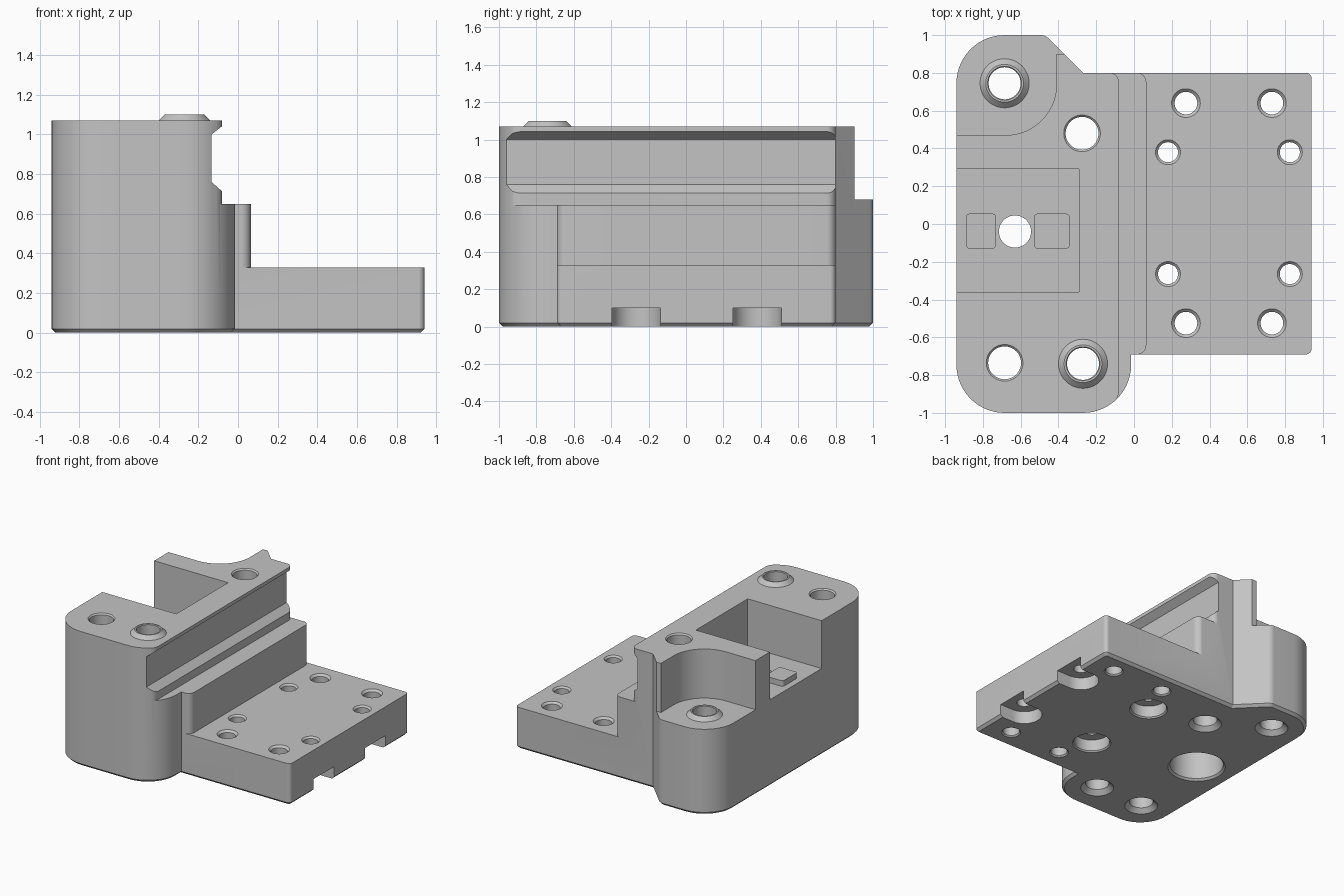
import bpy, bmesh, math
from mathutils import Vector

cube = bpy.data.objects.get("Cube")
if cube:
    bpy.data.objects.remove(cube, do_unlink=True)

grey = bpy.data.materials.new("matte_grey")
grey.use_nodes = True
grey.diffuse_color = (0.55, 0.55, 0.55, 1)
grey.node_tree.nodes["Principled BSDF"].inputs["Base Color"].default_value = (0.55, 0.55, 0.55, 1)


def rounded(corners, steps=14):
    """Outline from (x, y, radius) corners; a radius of 0 stays sharp."""
    pts = []
    for i, (x, y, r) in enumerate(corners):
        p = Vector((x, y))
        if r == 0:
            pts.append(p)
            continue
        a = (Vector(corners[i - 1][:2]) - p).normalized()
        b = (Vector(corners[(i + 1) % len(corners)][:2]) - p).normalized()
        half = a.angle(b) / 2
        centre = p + (a + b).normalized() * (r / math.sin(half))
        start = p + a * (r / math.tan(half)) - centre
        end = p + b * (r / math.tan(half)) - centre
        sweep = start.angle_signed(end)
        for k in range(steps + 1):
            t = -sweep * k / steps
            c, s = math.cos(t), math.sin(t)
            pts.append(centre + Vector((start.x * c - start.y * s, start.x * s + start.y * c)))
    return pts


def add_prism(bm, pts, z0, z1):
    """Vertical prism; returns its bottom face."""
    low = [bm.verts.new((p[0], p[1], z0)) for p in pts]
    high = [bm.verts.new((p[0], p[1], z1)) for p in pts]
    for i in range(len(pts)):
        j = (i + 1) % len(pts)
        bm.faces.new((low[i], low[j], high[j], high[i]))
    bm.faces.new(high)
    return bm.faces.new(low[::-1])


def add_turned(bm, x, y, profile, n=48):
    """Solid turned about a vertical axis from (radius, height) pairs."""
    rings = [[bm.verts.new((x + r * math.cos(math.tau * k / n),
                            y + r * math.sin(math.tau * k / n), z))
              for k in range(n)] for r, z in profile]
    for a, b in zip(rings, rings[1:]):
        for k in range(n):
            j = (k + 1) % n
            bm.faces.new((a[k], a[j], b[j], b[k]))
    bm.faces.new(rings[0][::-1])
    bm.faces.new(rings[-1])


def box(x0, x1, y0, y1):
    return [(x0, y0), (x1, y0), (x1, y1), (x0, y1)]


def finish(bm, name):
    bmesh.ops.recalc_face_normals(bm, faces=bm.faces)
    mesh = bpy.data.meshes.new(name)
    bm.to_mesh(mesh)
    bm.free()
    mesh.materials.append(grey)
    ob = bpy.data.objects.new(name, mesh)
    bpy.context.scene.collection.objects.link(ob)
    return ob


def combine(target, tool, operation="DIFFERENCE"):
    tool.hide_render = True
    mod = target.modifiers.new("shape", "BOOLEAN")
    mod.operation = operation
    mod.solver = "EXACT"
    mod.object = tool
    bpy.context.view_layer.objects.active = target
    bpy.ops.object.modifier_apply(modifier=mod.name)
    bpy.data.objects.remove(tool, do_unlink=True)


def cut_prism(target, pts, z0, z1):
    bm = bmesh.new()
    add_prism(bm, pts, z0, z1)
    combine(target, finish(bm, "cutter"))


TOP, LEDGE, PLATE, NOTCH = 1.07, 0.65, 0.33, 0.68

# Main block: full outline with a chamfered bottom edge
bm = bmesh.new()
bottom = add_prism(bm, rounded([
    (-0.94, -1, 0.255), (-0.015, -1, 0.255), (-0.015, -0.69, 0), (0.94, -0.69, 0.03),
    (0.94, 0.8, 0.03), (-0.27, 0.8, 0), (-0.47, 1, 0.06), (-0.94, 1, 0.255)]), 0, TOP)
bmesh.ops.recalc_face_normals(bm, faces=bm.faces)
bmesh.ops.bevel(bm, geom=list(bottom.edges), offset=0.02, segments=1, affect="EDGES")
body = finish(bm, "main_block")

# Low mounting plate beside the tower
cut_prism(body, rounded([
    (1.1, -0.85, 0), (1.1, 0.95, 0), (0, 0.95, 0), (0, 0.801, 0), (0.065, 0.801, 0.05),
    (0.065, -0.691, 0.05), (0, -0.691, 0), (0, -0.85, 0)]), PLATE, 1.3)

# Ledge between plate and upper tower
cut_prism(body, rounded([
    (0.3, -1.1, 0), (0.3, 0.95, 0), (-0.14, 0.95, 0), (-0.14, 0.801, 0), (-0.08, 0.801, 0.05),
    (-0.08, -0.9, 0.1), (-0.17, -1.1, 0)]), LEDGE, 1.3)

# Side groove with sloping lips
bm = bmesh.new()
add_prism(bm, [(-0.133, 0.76), (-0.02, 0.66), (-0.02, 1.09), (-0.133, 1.0)], -1.2, 1.2)
for v in bm.verts:
    v.co = (v.co.x, v.co.z, v.co.y)
combine(body, finish(bm, "groove_cutter"))

# Rounded corner notch and open pocket
cut_prism(body, rounded([
    (-1.1, 0.47, 0), (-0.41, 0.47, 0.27), (-0.41, 0.9, 0), (-0.25, 0.9, 0),
    (-0.25, 1.1, 0), (-1.1, 1.1, 0)]), NOTCH, 1.3)
cut_prism(body, box(-1.1, -0.29, -0.36, 0.29), 0.69, 1.3)

# Tapered locating bosses
bm = bmesh.new()
for x, y, z in ((-0.27, -0.74, TOP), (-0.685, 0.745, NOTCH)):
    add_turned(bm, x, y, [(0.13, z - 0.05), (0.13, z), (0.1, z + 0.03)])
combine(body, finish(bm, "bosses"), "UNION")

# Through holes with countersunk mouths
bm = bmesh.new()


def hole(x, y, r, top, mouth, low_mouth):
    d, e = mouth - r, low_mouth - r
    add_turned(bm, x, y, [(low_mouth + 0.02, -0.02), (low_mouth, 0), (r, e),
                          (r, top - d), (mouth, top), (mouth, top + 0.1)])


hole(-0.27, -0.74, 0.085, TOP + 0.03, 0.09, 0.12)
hole(-0.685, 0.745, 0.085, NOTCH + 0.03, 0.09, 0.12)
hole(-0.685, -0.735, 0.087, TOP, 0.097, 0.12)
hole(-0.275, 0.48, 0.087, TOP, 0.097, 0.12)
for x in (0.275, 0.73):
    for y in (0.64, -0.525):
        hole(x, y, 0.06, PLATE, 0.076, 0.07)
for x in (0.18, 0.825):
    for y in (0.38, -0.265):
        add_turned(bm, x, y, [(0.053, -0.1), (0.053, PLATE - 0.013),
                              (0.066, PLATE), (0.066, PLATE + 0.1)])
# Pocket hole with a wide bore from below
add_turned(bm, -0.63, -0.04, [(0.23, -0.02), (0.21, 0), (0.195, 0.015), (0.195, 0.5),
                              (0.085, 0.5), (0.085, 1.0)])
combine(body, finish(bm, "hole_cutters"))

# Underside counterbores and end slots
bm = bmesh.new()
for y in (0.38, -0.265):
    add_turned(bm, 0.18, y, [(0.16, -0.02), (0.14, 0), (0.13, 0.01), (0.13, 0.1)])
    add_prism(bm, rounded([(0.695, y - 0.13, 0.129), (1.1, y - 0.13, 0),
                           (1.1, y + 0.13, 0), (0.695, y + 0.13, 0.129)]), -0.1, 0.1)
combine(body, finish(bm, "counterbore_cutters"))

# Raised pads on the pocket floor
bm = bmesh.new()
for x0, x1 in ((-0.89, -0.73), (-0.53, -0.34)):
    add_prism(bm, rounded([(x0, -0.13, 0.02), (x1, -0.13, 0.02),
                           (x1, 0.055, 0.02), (x0, 0.055, 0.02)], 4), 0.68, 0.735)
pads = finish(bm, "pocket_pads")

for ob in (body, pads):
    bpy.ops.object.select_all(action="DESELECT")
    ob.select_set(True)
    bpy.context.view_layer.objects.active = ob
    bpy.ops.object.shade_smooth_by_angle(angle=math.radians(25))
